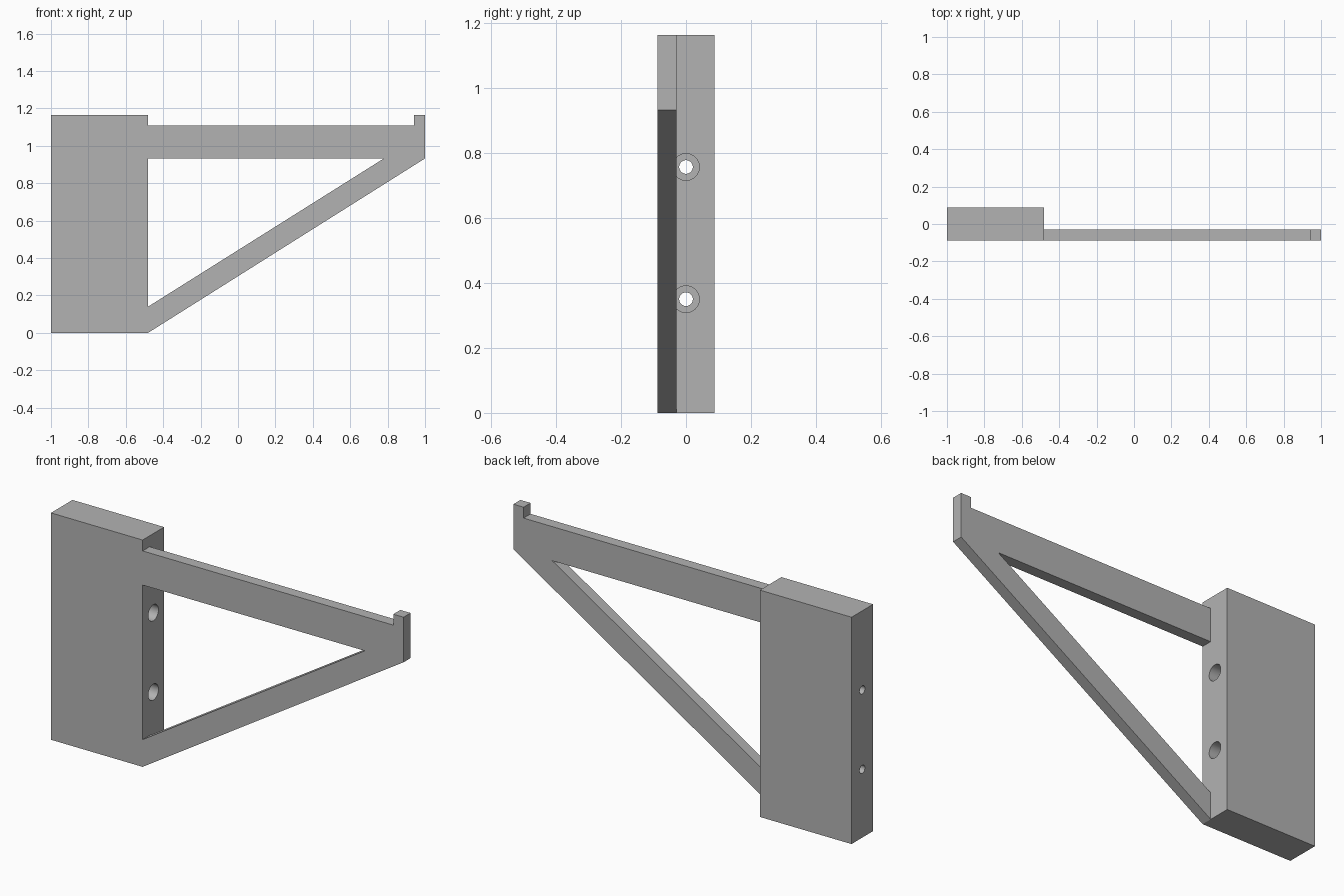
import bpy
import bmesh
from math import pi
from mathutils import Matrix

cube = bpy.data.objects.get("Cube")
if cube:
    bpy.data.objects.remove(cube)

LEFT, JOINT, TIP = -1.0, -0.48, 1.0
FRONT, ARM_BACK, BACK = -0.087, -0.03, 0.087
HEIGHT = 1.163

grey = bpy.data.materials.new("plain grey")
grey.use_nodes = True
colour = (0.45, 0.45, 0.45, 1)
grey.diffuse_color = colour
grey.node_tree.nodes["Principled BSDF"].inputs["Base Color"].default_value = colour


def add_object(name, bm):
    bmesh.ops.recalc_face_normals(bm, faces=bm.faces)
    mesh = bpy.data.meshes.new(name)
    bm.to_mesh(mesh)
    bm.free()
    mesh.materials.append(grey)
    obj = bpy.data.objects.new(name, mesh)
    bpy.context.collection.objects.link(obj)
    return obj


def extrude_profile(name, points, front, back):
    """Extrude an x-z outline from front to back."""
    bm = bmesh.new()
    face = bm.faces.new([bm.verts.new((x, front, z)) for x, z in points])
    result = bmesh.ops.extrude_face_region(bm, geom=[face], use_keep_orig=True)
    verts = [v for v in result["geom"] if isinstance(v, bmesh.types.BMVert)]
    bmesh.ops.translate(bm, verts=verts, vec=(0, back - front, 0))
    return add_object(name, bm)


def bore(name, x0, x1, z, radius):
    """Cylinder cutter along x."""
    bm = bmesh.new()
    place = Matrix.Translation(((x0 + x1) / 2, 0, z)) @ Matrix.Rotation(pi / 2, 4, "Y")
    bmesh.ops.create_cone(bm, cap_ends=True, segments=48, radius1=radius,
                          radius2=radius, depth=x1 - x0, matrix=place)
    return add_object(name, bm)


def combine(target, tool, operation):
    """Apply a boolean and discard the tool."""
    mod = target.modifiers.new(operation, "BOOLEAN")
    mod.operation, mod.solver, mod.object = operation, "EXACT", tool
    bpy.context.view_layer.objects.active = target
    bpy.ops.object.modifier_apply(modifier=mod.name)
    bpy.data.objects.remove(tool)


# Mounting block
bracket = extrude_profile("bracket", [(LEFT, 0), (JOINT, 0), (JOINT, HEIGHT), (LEFT, HEIGHT)],
                          FRONT, BACK)

# Arm, end lip and diagonal brace, with roots sunk into the block
root = JOINT - 0.04
arm = extrude_profile("arm_and_brace", [
    (root, 1.107), (0.942, 1.107), (0.942, HEIGHT), (TIP, HEIGHT), (TIP, 0.932),
    (JOINT, 0), (root, 0.03), (root, 0.14), (JOINT, 0.14), (0.78, 0.932), (root, 0.932),
], FRONT, ARM_BACK)
combine(bracket, arm, "UNION")

# Stepped screw holes through the block
for z in (0.35, 0.757):
    combine(bracket, bore("screw_hole", LEFT - 0.1, JOINT + 0.1, z, 0.021), "DIFFERENCE")
    combine(bracket, bore("counterbore", LEFT + 0.12, JOINT + 0.02, z, 0.041), "DIFFERENCE")

bpy.ops.object.select_all(action="DESELECT")
bracket.select_set(True)
bpy.context.view_layer.objects.active = bracket
bpy.ops.object.shade_smooth_by_angle(angle=pi / 6)
